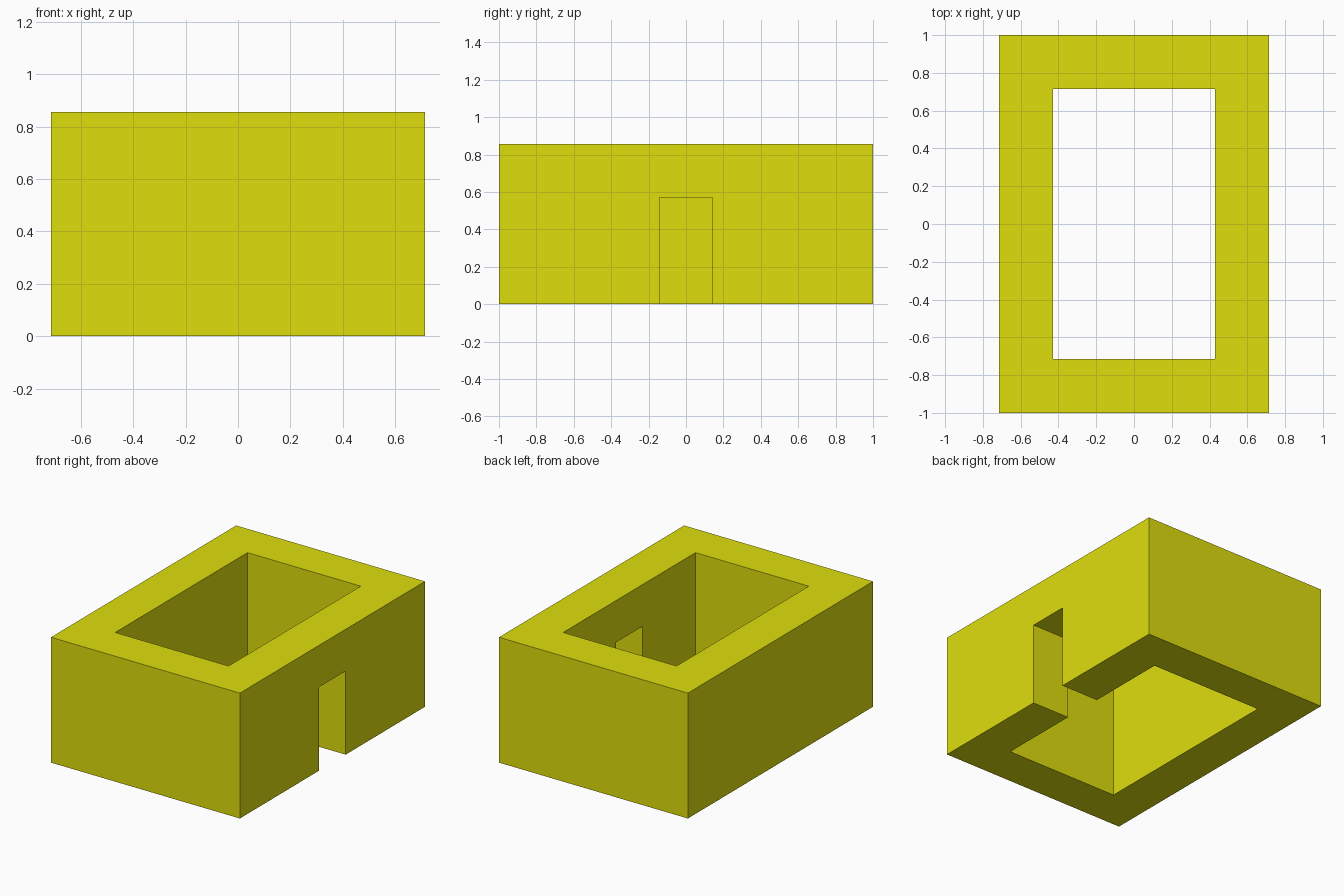
import bpy

if "Cube" in bpy.data.objects:
    bpy.data.objects.remove(bpy.data.objects["Cube"])

U = 1 / 7  # wall grid unit
HEIGHT = 6 * U


def box(name, x, y, z):
    """Box from (min, max) ranges on each axis."""
    ranges = (x, y, z)
    bpy.ops.mesh.primitive_cube_add(size=1, location=[(a + b) / 2 for a, b in ranges])
    obj = bpy.context.object
    obj.name = name
    obj.scale = [b - a for a, b in ranges]
    bpy.ops.object.transform_apply(location=True, rotation=False, scale=True)
    return obj


def cut(target, cutter):
    """Subtract the cutter, then discard it."""
    cutter.hide_render = True
    mod = target.modifiers.new(cutter.name, 'BOOLEAN')
    mod.operation = 'DIFFERENCE'
    mod.solver = 'EXACT'
    mod.object = cutter
    bpy.context.view_layer.objects.active = target
    bpy.ops.object.modifier_apply(modifier=mod.name)
    bpy.data.objects.remove(cutter, do_unlink=True)


# Outer block
walls = box("walls", (-5 * U, 5 * U), (-7 * U, 7 * U), (0, HEIGHT))

# Open room, through from top to bottom
cut(walls, box("room_cutter", (-3 * U, 3 * U), (-5 * U, 5 * U), (-0.2, HEIGHT + 0.2)))

# Doorway through the right wall only
cut(walls, box("door_cutter", (2 * U, 6 * U), (-U, U), (-0.2, 4 * U)))

# Yellow paint
paint = bpy.data.materials.new("yellow")
paint.diffuse_color = (0.73, 0.73, 0.004, 1)
paint.use_nodes = True
paint.node_tree.nodes["Principled BSDF"].inputs["Base Color"].default_value = paint.diffuse_color
walls.data.materials.clear()
walls.data.materials.append(paint)
